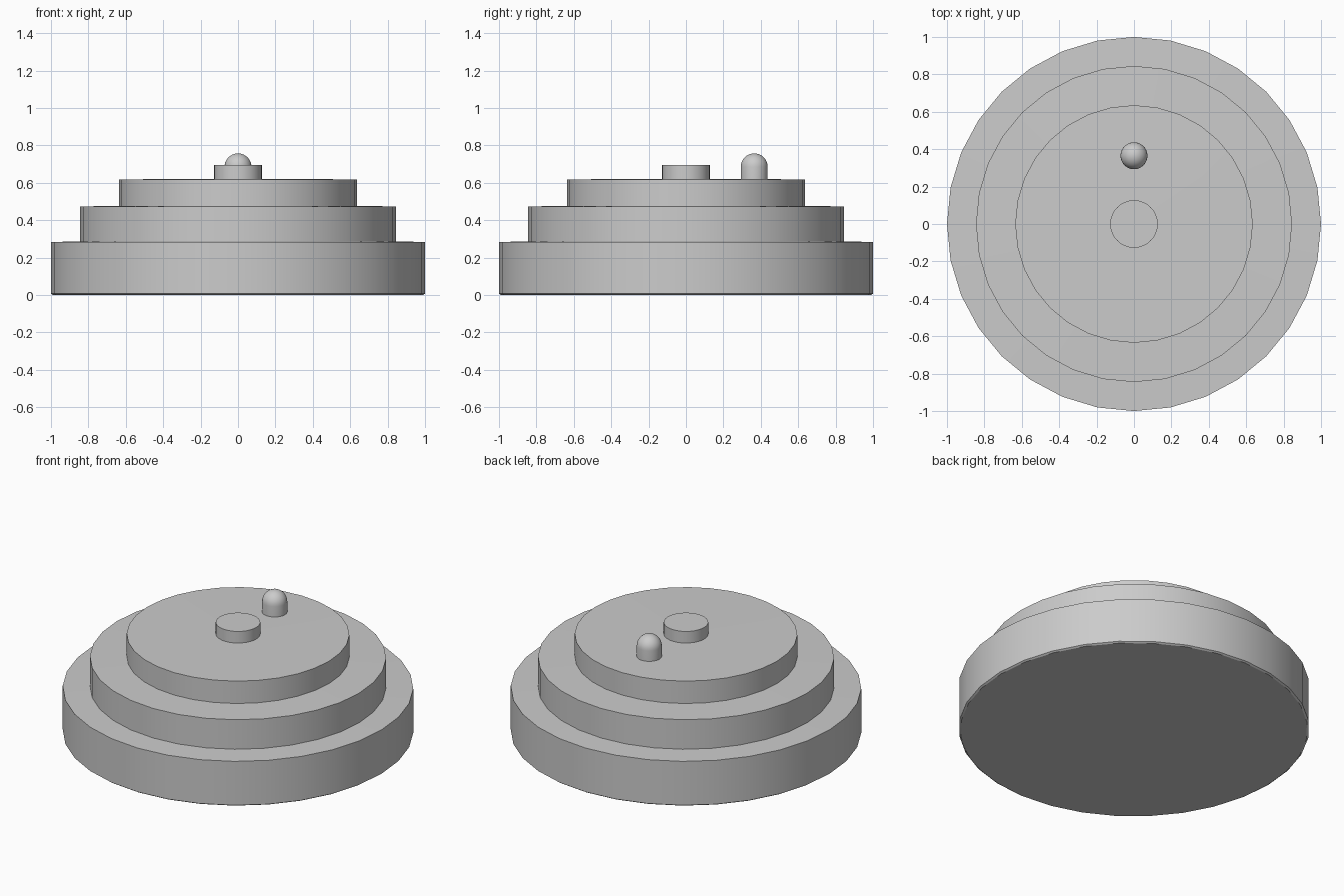
import bpy, bmesh, math

if "Cube" in bpy.data.objects:
    bpy.data.objects.remove(bpy.data.objects["Cube"])


def lathe(name, profile, segments=32, location=(0, 0, 0), angle=35):
    """Spin an (r, z) profile around z; r = 0 points become poles."""
    bm = bmesh.new()
    verts = [bm.verts.new((r, 0, z)) for r, z in profile]
    edges = [bm.edges.new(pair) for pair in zip(verts, verts[1:])]
    bmesh.ops.spin(bm, geom=verts + edges, cent=(0, 0, 0), axis=(0, 0, 1),
                   angle=2 * math.pi, steps=segments)
    bmesh.ops.remove_doubles(bm, verts=bm.verts, dist=1e-4)
    bmesh.ops.recalc_face_normals(bm, faces=bm.faces)
    mesh = bpy.data.meshes.new(name)
    bm.to_mesh(mesh)
    bm.free()
    obj = bpy.data.objects.new(name, mesh)
    bpy.context.collection.objects.link(obj)
    obj.location = location
    bpy.ops.object.select_all(action='DESELECT')
    obj.select_set(True)
    bpy.context.view_layer.objects.active = obj
    bpy.ops.object.shade_smooth_by_angle(angle=math.radians(angle))
    return obj


# Three-step round body with a low centre knob, one continuous shell
lathe("stepped_body", [
    (0, 0), (0.99, 0), (1.0, 0.007), (1.0, 0.283),
    (0.845, 0.287), (0.845, 0.473),
    (0.635, 0.477), (0.635, 0.618),
    (0.127, 0.621), (0.127, 0.694), (0, 0.694),
])

# Round-topped peg behind the knob
R, DOME_Z = 0.072, 0.685
dome = [(R * math.cos(math.pi / 2 * i / 8), DOME_Z + R * math.sin(math.pi / 2 * i / 8))
        for i in range(8)]
lathe("peg", [(0, 0.61), (R, 0.61)] + dome + [(0, DOME_Z + R)],
      location=(0, 0.365, 0))
